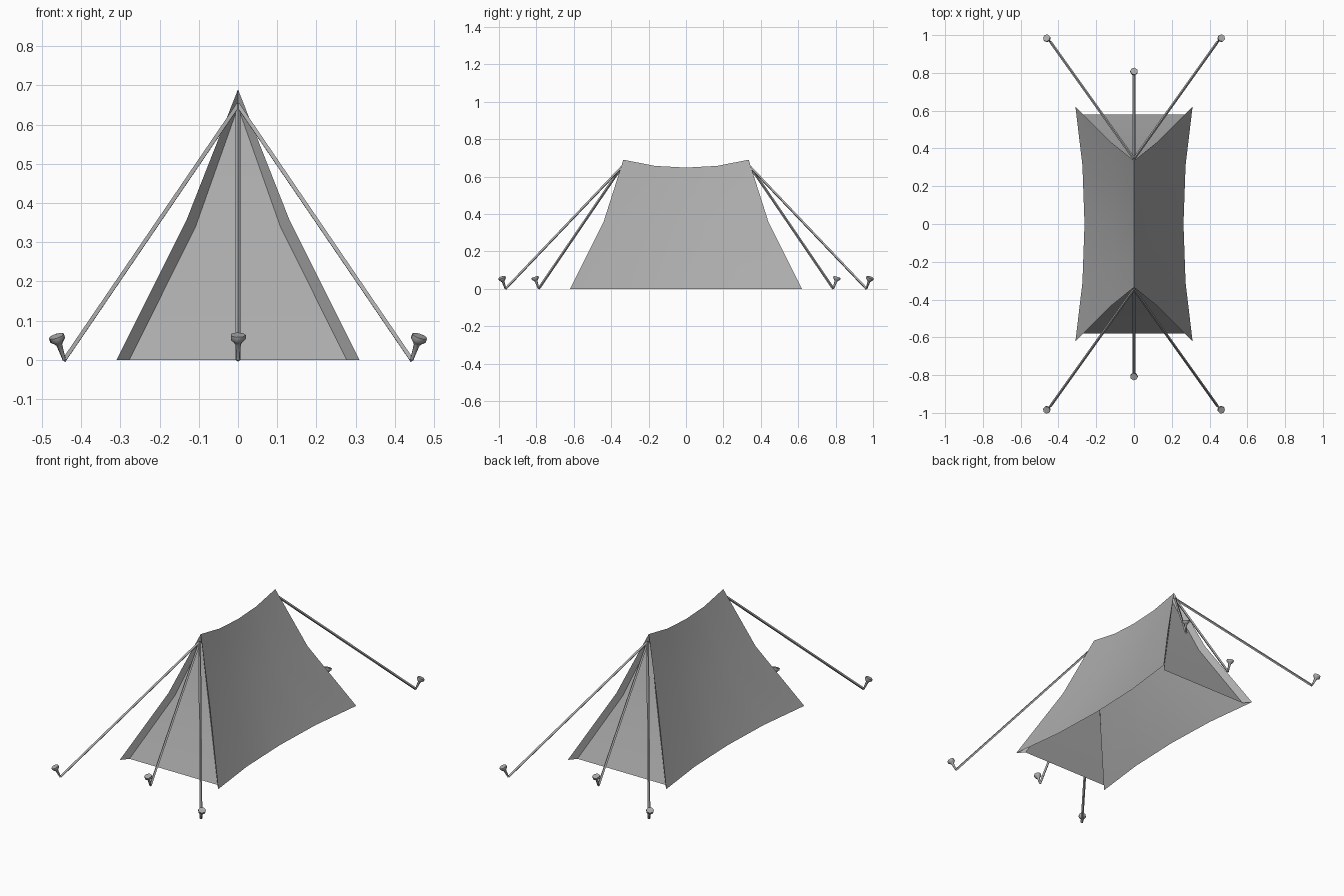
import bpy, bmesh
from math import cos, sin, tau
from mathutils import Vector

if "Cube" in bpy.data.objects:
    bpy.data.objects.remove(bpy.data.objects["Cube"])

grey = bpy.data.materials.new("grey")
grey.diffuse_color = (.41, .41, .41, 1)
grey.use_nodes = True
grey.node_tree.nodes["Principled BSDF"].inputs["Base Color"].default_value = grey.diffuse_color


def make(name, verts, faces, smooth=None, facing=None):
    me = bpy.data.meshes.new(name)
    me.from_pydata([tuple(v) for v in verts], [], faces)
    bm = bmesh.new()
    bm.from_mesh(me)
    bmesh.ops.recalc_face_normals(bm, faces=bm.faces)
    if facing:  # open sheets: turn every face towards one direction
        bm.normal_update()
        for f in bm.faces:
            if f.normal.dot(Vector(facing)) < 0:
                f.normal_flip()
    bm.to_mesh(me)
    bm.free()
    me.materials.append(grey)
    ob = bpy.data.objects.new(name, me)
    bpy.context.collection.objects.link(ob)
    if smooth:
        bpy.ops.object.select_all(action='DESELECT')
        bpy.context.view_layer.objects.active = ob
        ob.select_set(True)
        bpy.ops.object.shade_smooth_by_angle(angle=smooth)
    return ob


def lathe(name, base, axis, profile, n, smooth=None):
    # profile: (distance along axis, radius)
    rot = axis.to_track_quat('Z', 'Y')
    verts = [base + rot @ Vector((r * cos(tau * i / n), r * sin(tau * i / n), d))
             for d, r in profile for i in range(n)]
    rings = len(profile)
    faces = [(k * n + i, k * n + (i + 1) % n, (k + 1) * n + (i + 1) % n, (k + 1) * n + i)
             for k in range(rings - 1) for i in range(n)]
    faces += [tuple(range(n)), tuple(range((rings - 1) * n, rings * n))]
    return make(name, verts, faces, smooth)


# canvas: cross-sections from ridge to hem, at the middle, quarter and end
mid = [(0, 0, .648), (.100, 0, .33), (.262, 0, 0)]
quarter = [(0, .165, .657), (.108, .22, .338), (.273, .31, 0)]
end = [(0, .335, .69), (.13, .44, .36), (.31, .62, 0)]
inset = [(0, .32, .645), (.108, .415, .34), (.277, .58, 0)]


def section(rows, s):
    right = [(x, s * y, z) for x, y, z in rows]
    left = [(-x, y, z) for x, y, z in reversed(right[1:])]
    return left + right


cols = [section(end, -1), section(quarter, -1), section(mid, 1), section(quarter, 1), section(end, 1)]
verts = [v for c in cols for v in c]
faces = [(c * 5 + r, c * 5 + r + 1, c * 5 + r + 6, c * 5 + r + 5) for c in range(4) for r in range(4)]
make("canvas", verts, faces, 0.6)

for s, side in ((-1, "front"), (1, "back")):
    # recessed end wall and the folded flap joining it to the canvas edge
    make(side + "_wall", section(inset, s), [(0, 1, 3, 4), (1, 2, 3)], 0.6, (0, s, 0))
    make(side + "_flap", section(end, s) + section(inset, s),
         [(i, i + 1, i + 6, i + 5) for i in range(4)], 0.6, (0, s, 0))
    # guy ropes and tilted pegs
    for x, y, label in ((-.443, .965, "left"), (0, .788, "middle"), (.443, .965, "right")):
        foot = Vector((x, s * y, 0))
        d = Vector((0, s * .345, .65)) - foot
        lathe(f"{side}_{label}_rope", foot, d, [(0, .007), (d.length, .007)], 4)
        lean = Vector((x * .75, s * .33, 1)).normalized()
        lathe(f"{side}_{label}_peg", foot, lean,
              [(0, .004), (.042, .0075), (.048, .012), (.056, .02), (.067, .02)], 7, 0.95)
